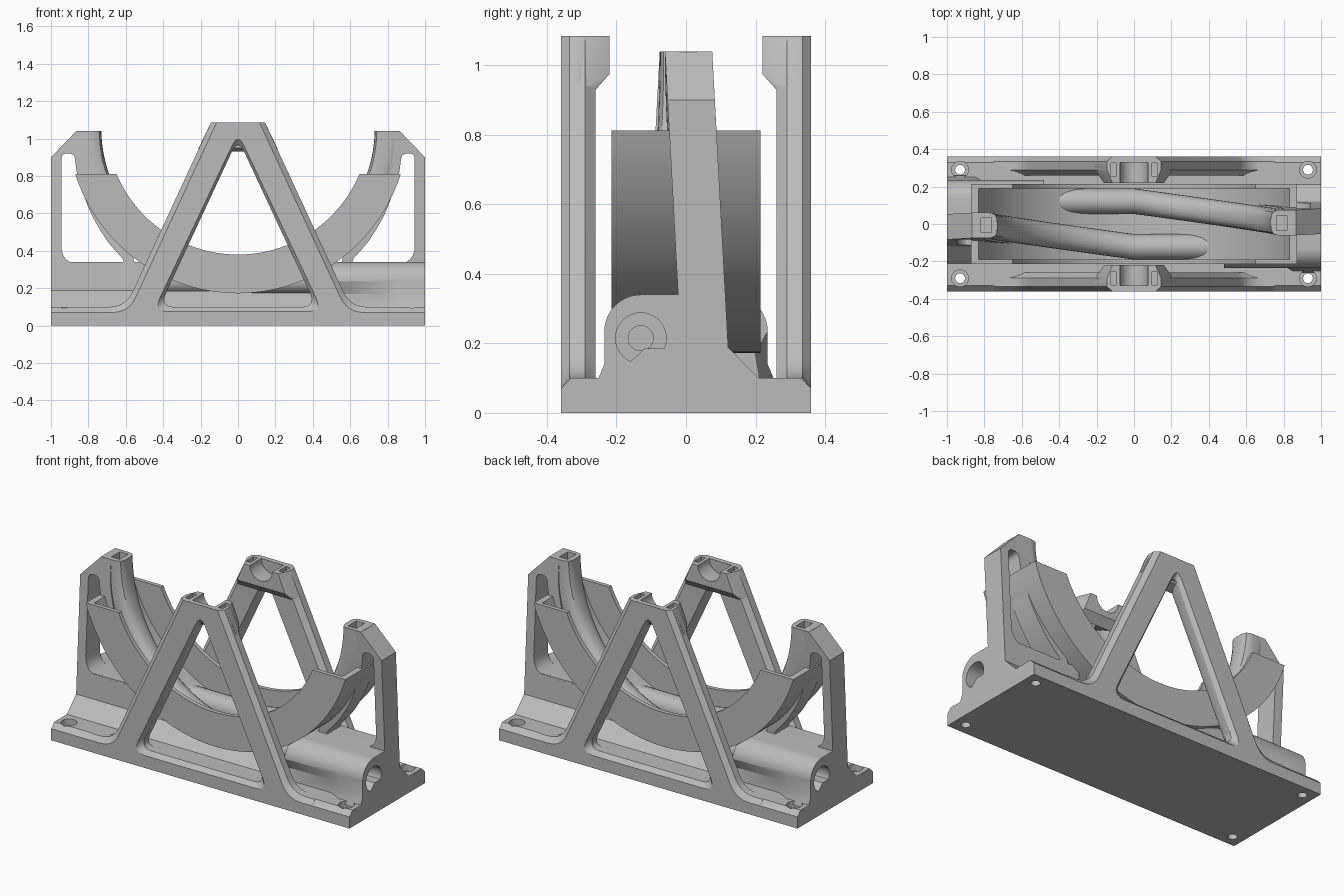
import bpy, bmesh
from math import sin, cos, acos, pi, radians
from mathutils import Vector, Matrix

cube = bpy.data.objects.get("Cube")
if cube:
    bpy.data.objects.remove(cube, do_unlink=True)

grey = bpy.data.materials.new("plain grey")
grey.use_nodes = True
grey.diffuse_color = (0.5, 0.5, 0.5, 1)
grey.node_tree.nodes["Principled BSDF"].inputs["Base Color"].default_value = (0.5, 0.5, 0.5, 1)

AXIS = 1.085      # height of the wheel axle
parts = []


def finish(name, bm):
    bmesh.ops.recalc_face_normals(bm, faces=bm.faces)
    me = bpy.data.meshes.new(name)
    bm.to_mesh(me)
    bm.free()
    me.materials.append(grey)
    ob = bpy.data.objects.new(name, me)
    bpy.context.collection.objects.link(ob)
    return ob


def loft(name, rings):
    """Skin closed rings of equal length and cap both ends."""
    bm = bmesh.new()
    loops = [[bm.verts.new(p) for p in ring] for ring in rings]
    n = len(loops[0])
    for a, b in zip(loops, loops[1:]):
        for i in range(n):
            j = (i + 1) % n
            bm.faces.new((a[i], a[j], b[j], b[i]))
    bm.faces.new(loops[0])
    bm.faces.new(loops[-1])
    return finish(name, bm)


def hull(name, points):
    bm = bmesh.new()
    for p in points:
        bm.verts.new(p)
    bmesh.ops.convex_hull(bm, input=bm.verts)
    bmesh.ops.dissolve_limit(bm, angle_limit=0.01, verts=bm.verts, edges=bm.edges)
    return finish(name, bm)


def box(name, c, s):
    return hull(name, [(c[0] + i * s[0] / 2, c[1] + j * s[1] / 2, c[2] + k * s[2] / 2)
                       for i in (-1, 1) for j in (-1, 1) for k in (-1, 1)])


def rod(name, a, b, r, n=32):
    """Cylinder between two points."""
    a, b = Vector(a), Vector(b)
    q = (b - a).to_track_quat('Z', 'Y')
    circle = [q @ Vector((r * cos(2 * pi * i / n), r * sin(2 * pi * i / n), 0)) for i in range(n)]
    return loft(name, [[p + e for p in circle] for e in (a, b)])


def rounded(points, cut, steps=6):
    """Round polygon corners; cut holds the trim length of each corner."""
    out = []
    pts = [Vector(p) for p in points]
    for i, p in enumerate(pts):
        if not cut[i]:
            out.append(p)
            continue
        a = p + (pts[i - 1] - p).normalized() * cut[i]
        b = p + (pts[(i + 1) % len(pts)] - p).normalized() * cut[i]
        for k in range(steps + 1):
            t = k / steps
            out.append(a * (1 - t) ** 2 + p * 2 * t * (1 - t) + b * t * t)
    return out


def carve(ob, cutters):
    for c in cutters:
        m = ob.modifiers.new("cut", 'BOOLEAN')
        m.operation, m.solver, m.object = 'DIFFERENCE', 'EXACT', c
    deps = bpy.context.evaluated_depsgraph_get()
    me = bpy.data.meshes.new_from_object(ob.evaluated_get(deps))
    ob.modifiers.clear()
    ob.data = me
    for c in cutters:
        bpy.data.objects.remove(c, do_unlink=True)


def paired(ob, first, second):
    """Keep the part and add its half-turn twin."""
    base = ob.name
    ob.name = first + base
    twin = ob.copy()
    twin.data = ob.data.copy()
    twin.data.transform(Matrix.Rotation(pi, 4, 'Z'))
    twin.name = second + base
    bpy.context.collection.objects.link(twin)
    parts.extend((ob, twin))


# Base plate with chamfered long edges and four counterbored holes
edge = [(-.36, 0), (.36, 0), (.36, .07), (.33, .1), (-.33, .1), (-.36, .07)]
base = loft("base_plate", [[(x, y, z) for y, z in edge] for x in (-1, 1)])
holes = []
for sx in (-.93, .93):
    for sy in (-.29, .29):
        holes.append(rod("hole", (sx, sy, -.1), (sx, sy, .2), .026))
        holes.append(rod("bore", (sx, sy, .06), (sx, sy, .2), .045))
carve(base, holes)
parts.append(base)

# Sloped plinth under the cradle
slope = [(-.21, .09), (.21, .09), (.21, .1), (.12, .185), (-.12, .185), (-.21, .1)]
parts.append(loft("plinth", [[(x, y, z) for y, z in slope] for x in (-1, 1)]))


# A-shaped side frame
def frame_ring(y, d):
    half = [(.75, .03), (.75, .07 + d), (.585 + .54 * d, .07 + d), (.115 + d, AXIS)]
    pts = half + [(-x, z) for x, z in reversed(half)]
    return [(p.x, y, p.y) for p in rounded(pts, (0, 0, .09, 0, 0, .09, 0, 0))]


def window_ring(y, d):
    pts = [(-.42 - d * 1.3, .1 - d), (.42 + d * 1.3, .1 - d), (0, 1.0 + d * 1.2)]
    return [(p.x, y, p.y) for p in rounded(pts, (.085, .085, .075), 8)]


frame = loft("a_frame", [frame_ring(*s) for s in ((-.36, 0), (-.335, .03), (-.29, .03), (-.26, 0))])
carve(frame, [loft("window", [window_ring(*s) for s in
                              ((-.37, .03), (-.36, .025), (-.335, 0), (-.29, 0), (-.26, .025), (-.25, .03))]),
              rod("notch", (0, -.33, AXIS), (0, -.1, AXIS), .075)]
      + [box("slot", (x, -.29, AXIS), (.028, .07, .16)) for x in (-.11, .11)])
paired(frame, "front_", "back_")

# Bearing head on the inside of each frame
head = hull("bearing_head", [(s * x, y, z) for s in (-1, 1) for x, y, z in
                             ((.145, -.32, AXIS), (.145, -.29, AXIS), (.21, -.32, .95), (.21, -.29, .94),
                              (.185, -.26, .93), (.115, -.22, AXIS), (.16, -.22, .975))])
carve(head, [rod("notch", (0, -.33, AXIS), (0, -.1, AXIS), .075)]
      + [box("slot", (x, -.29, AXIS), (.028, .07, .16)) for x in (-.11, .11)])
paired(head, "front_", "back_")

# Curved channel cradle with level ends
section = [(.912, -.215), (.705, -.215), (.705, -.19), (.875, -.19),
           (.875, .19), (.705, .19), (.705, .215), (.912, .215)]
rings = []
for i in range(65):
    t = i / 32 - 1
    ring = []
    for r, y in section:
        a = t * acos((AXIS - .812) / r)
        ring.append((r * sin(a), y, AXIS - r * cos(a)))
    rings.append(ring)
parts.append(loft("channel_cradle", rings))


# Guide tube: straight along the bottom, then climbing to the end arm
def tube_ring(c, a, r=.068, n=24):
    out = Vector((sin(a), 0, -cos(a)))
    ring = []
    for i in range(n):
        u, v = cos(2 * pi * i / n), sin(2 * pi * i / n)
        k = r / (u ** 4 + v ** 4) ** (.25 * a / (pi / 2)) if a > 0 else r
        ring.append(c + out * (u * k) + Vector((0, v * k, 0)))
    return ring


rings = [tube_ring(Vector((-.6, .122, .24)), 0)]
for i in range(33):
    t = i / 32
    a = t * radians(87)
    r = .845 - .045 * t
    rings.append(tube_ring(Vector((r * sin(a), .122 - .115 * sin(a), AXIS - r * cos(a))), a))
for p in rings[-1]:
    p.z = 1.04


def arm_slot():
    return box("slot", (.79, .005, 1.04), (.055, .08, .2))


tube = loft("guide_tube", rings)
carve(tube, [arm_slot()])
paired(tube, "left_", "right_")

# End web joining the arm to the base, leaning slightly
outline = [(.5, .15), (1, .15), (1, .9), (.865, 1.04), (.79, 1.04)]
for i in range(13):
    a = radians(4 + 46 * i / 12)
    r = .8 + .09 * i / 12
    outline.append((r * cos(a), AXIS - r * sin(a)))
web = loft("end_web", [[(x, .015 + (.9 - z) * .054 + s, z) for x, z in outline] for s in (-.068, .068)])
gap = rounded([(.945, .33), (.945, .92), (.875, .92), (.86, .8), (.79, .6), (.7, .45), (.6, .34), (.65, .33)],
              (.1, .03, .03, .04, .08, .06, .03, .02))
carve(web, [loft("gap", [[(p.x, y, p.y) for p in gap] for y in (-.3, .3)]), arm_slot()])
paired(web, "left_", "right_")

# Inlet boss with stepped bore, flared at the outer end
crown = [(-.13 - .105 * cos(radians(a)), .235 + .105 * sin(radians(a))) for a in range(0, 91, 9)]
rest = [(.113, .34), (.12, .19), (.21, .1), (.21, .08)]
inner = [(-.215, .08), (-.2, .17)] + crown + rest
outer = [(-.26, .08), (-.235, .14)] + crown + rest
boss = loft("inlet_boss", [[(x, y, z) for y, z in prof] for x, prof in
                           ((.48, inner), (.77, inner), (.85, outer), (1, outer))])
carve(boss, [rod("bore", (.86, -.13, .215), (1.1, -.13, .215), .073),
             rod("hole", (.55, -.13, .215), (1.1, -.13, .215), .036)])
paired(boss, "left_", "right_")

# Smooth curves, crisp edges
bpy.ops.object.select_all(action='DESELECT')
for ob in parts:
    ob.select_set(True)
bpy.context.view_layer.objects.active = parts[0]
bpy.ops.object.shade_smooth_by_angle(angle=radians(30))
